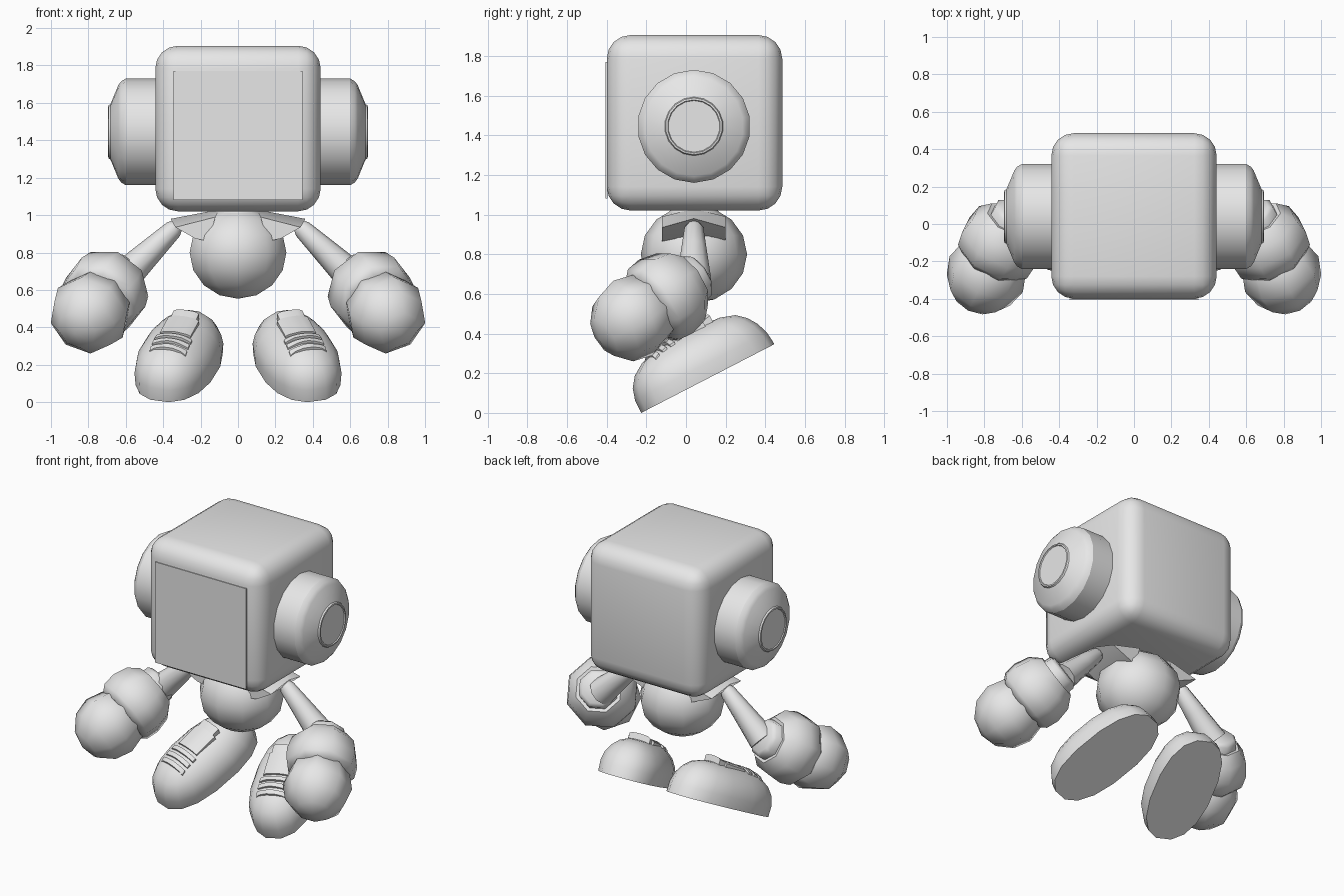
import bpy, bmesh, math
from mathutils import Vector, Matrix

if "Cube" in bpy.data.objects:
    bpy.data.objects.remove(bpy.data.objects["Cube"])

grey = bpy.data.materials.new("light_grey")
grey.diffuse_color = (0.8, 0.8, 0.8, 1)
grey.use_nodes = True
grey.node_tree.nodes["Principled BSDF"].inputs["Base Color"].default_value = grey.diffuse_color


def finish(name, bm, angle=40):
    bmesh.ops.recalc_face_normals(bm, faces=bm.faces)
    me = bpy.data.meshes.new(name)
    bm.to_mesh(me)
    bm.free()
    ob = bpy.data.objects.new(name, me)
    bpy.context.collection.objects.link(ob)
    me.materials.append(grey)
    bpy.ops.object.select_all(action='DESELECT')
    ob.select_set(True)
    bpy.context.view_layer.objects.active = ob
    bpy.ops.object.shade_smooth_by_angle(angle=math.radians(angle))
    return ob


def loft(bm, rings):
    """Skin a list of closed point rings and cap both ends."""
    loops = [[bm.verts.new(p) for p in r] for r in rings]
    for a, b in zip(loops, loops[1:]):
        n = len(a)
        for i in range(n):
            bm.faces.new((a[i], a[(i + 1) % n], b[(i + 1) % n], b[i]))
    bm.faces.new(loops[0])
    bm.faces.new(loops[-1])


def turned(name, profile, sides, start, direction, angle=40):
    """Turn (distance, radius) pairs around an axis."""
    rot = Vector(direction).to_track_quat('Z', 'Y')
    bm = bmesh.new()
    loft(bm, [[Vector(start) + rot @ Vector((r * math.cos(2 * math.pi * (i + .5) / sides),
                                             r * math.sin(2 * math.pi * (i + .5) / sides), d))
               for i in range(sides)] for d, r in profile])
    return finish(name, bm, angle)


def box(name, centre, size, bevel=0, segments=1, angle=40):
    bm = bmesh.new()
    bmesh.ops.create_cube(bm, size=1)
    bmesh.ops.scale(bm, vec=size, verts=bm.verts)
    bmesh.ops.translate(bm, vec=centre, verts=bm.verts)
    if bevel:
        bmesh.ops.bevel(bm, geom=bm.edges[:], offset=bevel, segments=segments,
                        profile=0.5, affect='EDGES')
    return finish(name, bm, angle)


def sphere(name, centre, radii, u, v, matrix=Matrix()):
    bm = bmesh.new()
    bmesh.ops.create_uvsphere(bm, u_segments=u, v_segments=v, radius=1)
    bmesh.ops.scale(bm, vec=radii, verts=bm.verts)
    bmesh.ops.transform(bm, matrix=Matrix.Translation(centre) @ matrix, verts=bm.verts)
    return finish(name, bm, 60)


# Head, face panel and torso
box("head", (0, .043, 1.463), (.884, .885, .885), .12, 4)
box("face_panel", (0, -.401, 1.425), (.69, .008, .69))
sphere("torso", (0, .04, .8), (.272, .268, .247), 10, 8)
turned("neck", [(0, .2), (.07, .12), (.12, .08)], 10, (0, .04, .95), (0, 0, 1))


# Shoe outline and height
def shoe_ring(n, length, width, shift):
    pts = []
    for i in range(16):
        t = 2 * math.pi * (i + .5) / 16
        c, s = math.cos(t), math.sin(t)
        x = width * math.copysign(abs(c) ** .85, c)
        y = length * math.copysign(abs(s) ** .85, s) + shift
        pts.append(Vector((x, y, n)))
    return pts


SHOE = [(0, .385, .205, 0), (.07, .38, .212, -.003), (.13, .36, .202, -.005),
        (.18, .325, .172, -.003), (.22, .272, .13, .005), (.245, .19, .075, .01),
        (.252, .09, .03, .01)]


def surface_height(x, y):
    """Height of the shoe upper at a point on its sole plane."""
    best = 0
    for (n0, l0, w0, s0), (n1, l1, w1, s1) in zip(SHOE, SHOE[1:]):
        for k in range(9):
            f = k / 8
            w, l, s = w0 + (w1 - w0) * f, l0 + (l1 - l0) * f, s0 + (s1 - s0) * f
            if (x / w) ** 2 + ((y - s) / l) ** 2 <= 1:
                best = max(best, n0 + (n1 - n0) * f)
    return best


def strip(name, matrix, half, y0, y1, lift, rise=0):
    """Band that follows the shoe upper from side to side."""
    bm = bmesh.new()
    rings = []
    for i in range(9):
        x = half * (i / 4 - 1)
        ring = []
        for y, top in ((y0, 0), (y0, 1), (y1, 1), (y1, 0)):
            z = surface_height(x, y) + (lift if top else -.02) + (rise if y == y1 else 0)
            ring.append(matrix @ Vector((x, y, z)))
        rings.append(ring)
    loft(bm, rings)
    finish(name, bm, 35)


for side, s in (("right", 1), ("left", -1)):
    # Round ear piece with a shallow recessed cap
    turned(side + "_ear", [(0, .285), (.18, .285), (.205, .27), (.22, .25), (.262, .148),
                           (.272, .143), (.274, .134), (.268, .13)],
           18, (s * .42, .04, 1.445), (s, 0, 0), 30)

    # Flared short sleeve
    bm = bmesh.new()
    inner = [(.10, .04, 1.03), (.12, -.12, .99), (.16, -.12, .86), (.16, .20, .86), (.12, .20, .99)]
    outer = [(.36, .04, .98), (.335, -.12, .935), (.23, -.12, .875), (.23, .20, .89), (.335, .20, .935)]
    loft(bm, [[Vector((x * s, y, z)) for x, y, z in r] for r in (inner, outer)])
    finish(side + "_sleeve", bm, 30)

    # Tapered arm with rounded shoulder end
    a = Vector((s * .345, .04, .925))
    b = Vector((s * .615, .04, .665))
    turned(side + "_arm", [(-.04, .015), (-.028, .036), (0, .05), (.15, .066), (.30, .082),
                           (.37, .09)], 10, a, b - a)

    # Glove cuff and rounded hand
    fist = Vector((s * .79, -.268, .478))
    cuff = Vector((s * .70, -.085, .598))
    d = (fist - cuff).normalized()
    turned(side + "_cuff_band", [(-.20, .10), (-.18, .125), (-.11, .13)], 8, cuff, d, 50)
    turned(side + "_cuff", [(-.13, .10), (-.14, .15), (-.075, .21), (.02, .232), (.10, .222),
                            (.135, .19)], 8, cuff, d, 50)
    sphere(side + "_hand", fist, (.218, .218, .218), 8, 6,
           d.to_track_quat('Z', 'Y').to_matrix().to_4x4())

    # Tilted shoe, turned outward within its sole plane
    m = (Matrix.Translation((s * .315, .11, .172)) @ Matrix.Rotation(math.radians(27.3), 4, 'X')
         @ Matrix.Rotation(math.radians(16 * s), 4, 'Z'))
    bm = bmesh.new()
    loft(bm, [[m @ p for p in shoe_ring(*r)] for r in SHOE])
    finish(side + "_shoe", bm, 50)
    for i, y in enumerate((-.225, -.175, -.125)):
        strip(f"{side}_lace_{i + 1}", m, .1, y, y + .028, .016)
    strip(side + "_tongue", m, .085, -.075, .09, .014, .012)
    strip(side + "_tongue_tip", m, .07, .09, .14, .026, .015)

# Settle the whole figure on the ground
bpy.context.view_layer.update()
low = min((o.matrix_world @ v.co).z for o in bpy.data.objects for v in o.data.vertices)
for o in bpy.data.objects:
    if "shoe" in o.name or "lace" in o.name or "tongue" in o.name:
        o.location.z -= low
